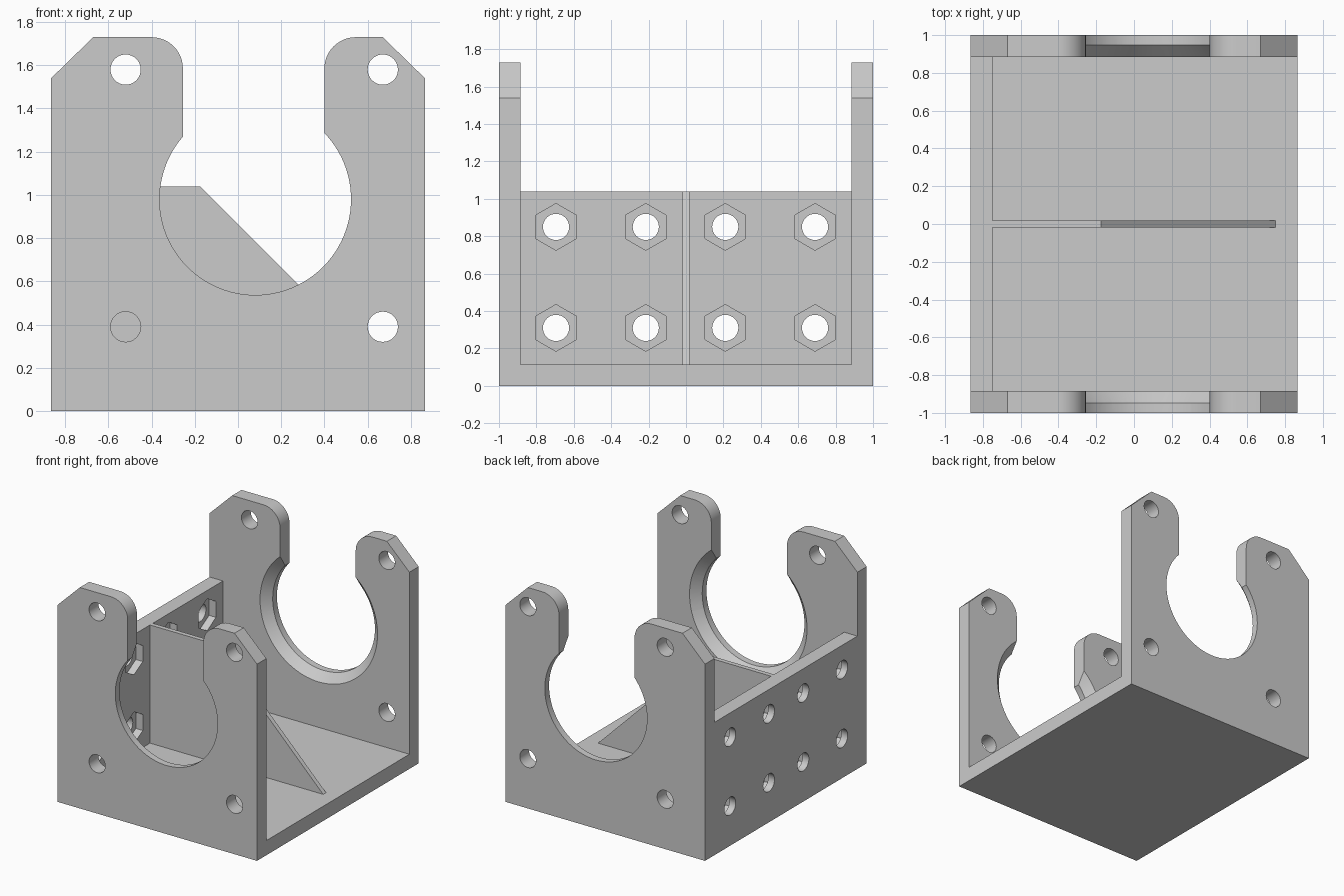
import bpy, bmesh
from math import pi, sin, cos
from mathutils import Matrix, Vector

if "Cube" in bpy.data.objects:
    bpy.data.objects.remove(bpy.data.objects["Cube"])

W, T = 0.865, 0.115          # half width, plate thickness
INNER = 1 - T                # inner face of the end plates
WALL_H = 1.04
BORE = (0.08, 0.98)          # bore centre in x, z

grey = bpy.data.materials.new("plain grey")
grey.use_nodes = True
grey.diffuse_color = (0.6, 0.6, 0.6, 1)
grey.node_tree.nodes["Principled BSDF"].inputs["Base Color"].default_value = (0.6, 0.6, 0.6, 1)


def finish(name, bm):
    bmesh.ops.recalc_face_normals(bm, faces=bm.faces)
    mesh = bpy.data.meshes.new(name)
    bm.to_mesh(mesh)
    bm.free()
    obj = bpy.data.objects.new(name, mesh)
    bpy.context.collection.objects.link(obj)
    mesh.materials.append(grey)
    return obj


def box(name, lo, hi):
    bm = bmesh.new()
    bmesh.ops.create_cube(bm, size=1)
    lo, hi = Vector(lo), Vector(hi)
    for v in bm.verts:
        v.co = (lo + hi) / 2 + Vector(a * b for a, b in zip(v.co, hi - lo))
    return finish(name, bm)


def prism(name, outline, y0, y1):
    """Extrude an x, z outline along y."""
    bm = bmesh.new()
    face = bm.faces.new([bm.verts.new((x, y0, z)) for x, z in outline])
    ext = bmesh.ops.extrude_face_region(bm, geom=[face])["geom"]
    bmesh.ops.translate(bm, vec=(0, y1 - y0, 0),
                        verts=[g for g in ext if isinstance(g, bmesh.types.BMVert)])
    return finish(name, bm)


def add_cone(bm, centre, axis, r1, r2, depth, sides):
    """Cone or cylinder centred on a point; r1 lies at the low end of the axis."""
    turn = Matrix.Rotation(-pi / 2, 4, 'X') if axis == 'Y' else Matrix.Rotation(pi / 2, 4, 'Y')
    bmesh.ops.create_cone(bm, cap_ends=True, segments=sides, radius1=r1, radius2=r2,
                          depth=depth, matrix=Matrix.Translation(centre) @ turn)


def arc(cx, cz, r, a0, a1, n=12):
    return [(cx + r * cos(a0 + (a1 - a0) * i / n), cz + r * sin(a0 + (a1 - a0) * i / n))
            for i in range(n + 1)]


def cut(obj, cutter):
    mod = obj.modifiers.new("cut", 'BOOLEAN')
    mod.operation, mod.object, mod.solver = 'DIFFERENCE', cutter, 'EXACT'
    bpy.context.view_layer.objects.active = obj
    bpy.ops.object.modifier_apply(modifier=mod.name)
    bpy.data.objects.remove(cutter)


def smooth(obj):
    bpy.ops.object.select_all(action='DESELECT')
    obj.select_set(True)
    bpy.context.view_layer.objects.active = obj
    bpy.ops.object.shade_smooth_by_angle(angle=pi / 6)


# End plates: chamfered outer corners, rounded slot corners
R = 0.145
outline = [(-W, 0), (W, 0), (W, 1.54), (0.67, 1.73)]
outline += arc(0.40 + R, 1.73 - R, R, pi / 2, pi)
outline += [(0.40, 0.98), (-0.255, 0.98)]
outline += arc(-0.255 - R, 1.73 - R, R, 0, pi / 2)
outline += [(-0.67, 1.73), (-W, 1.54)]

for name, s in (("front_plate", -1), ("back_plate", 1)):
    plate = prism(name, outline, s * INNER, s)
    # Round bore
    bm = bmesh.new()
    add_cone(bm, (BORE[0], s * 0.95, BORE[1]), 'Y', 0.443, 0.443, 0.4, 96)
    cut(plate, finish("bore_cutter", bm))
    # Chamfer on the inner side of the bore, carried past the face
    bm = bmesh.new()
    wide, tight = 0.53, 0.435
    radii = (wide, tight) if s > 0 else (tight, wide)
    add_cone(bm, (BORE[0], s * 0.91, BORE[1]), 'Y', *radii, 0.09, 96)
    cut(plate, finish("chamfer_cutter", bm))
    # Four mounting holes
    bm = bmesh.new()
    for x in (-0.52, 0.67):
        for z in (0.39, 1.58):
            add_cone(bm, (x, s * 0.95, z), 'Y', 0.07, 0.07, 0.4, 32)
    cut(plate, finish("hole_cutter", bm))
    smooth(plate)

# Floor
box("base_plate", (-W, -INNER, 0), (W, INNER, T))

# Side wall with bolt holes and hexagonal nut pockets
wall = box("side_wall", (-W, -INNER, T), (T - W, INNER, WALL_H))
spots = [(y, z) for y in (-0.695, -0.215, 0.21, 0.69) for z in (0.31, 0.85)]
for radius, sides, x in ((0.07, 32, -0.8), (0.125, 6, -0.7)):
    bm = bmesh.new()
    for y, z in spots:
        add_cone(bm, (x, y, z), 'X', radius, radius, 0.22, sides)
    # Point each hexagon upward
    if sides == 6:
        for y, z in spots:
            near = [v for v in bm.verts if (v.co.yz - Vector((y, z))).length < 0.15]
            top = max(v.co.z for v in near) - z
            if top < 0.12:
                bmesh.ops.rotate(bm, verts=near, cent=(x, y, z),
                                 matrix=Matrix.Rotation(pi / 6, 3, 'X'))
    cut(wall, finish("bolt_cutter", bm))
smooth(wall)

# Triangular stiffening rib
prism("centre_rib", [(T - W, T), (0.75, T), (-0.175, WALL_H), (T - W, WALL_H)], -0.018, 0.018)
